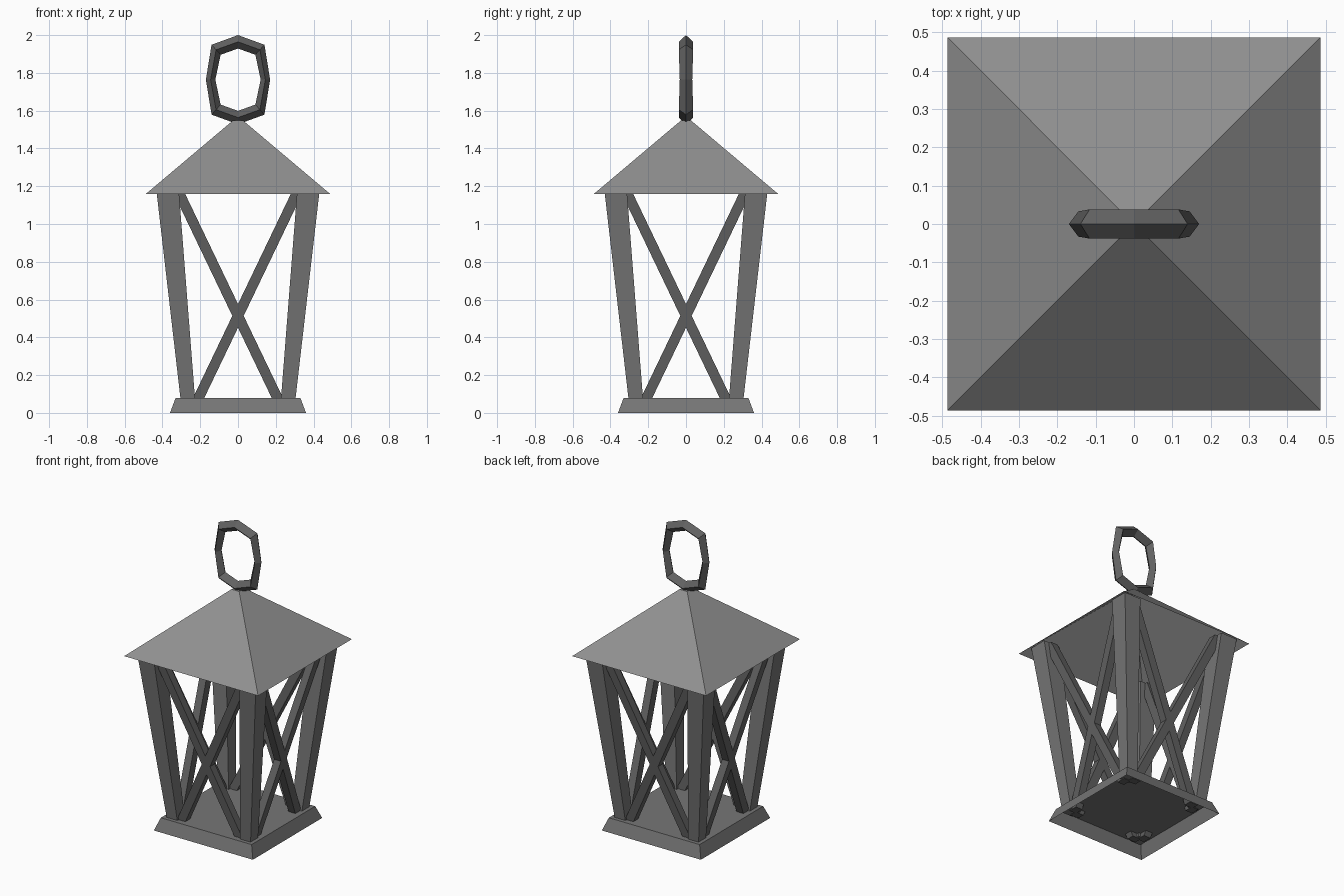
import bpy, math
from mathutils import Matrix

if "Cube" in bpy.data.objects:
    bpy.data.objects.remove(bpy.data.objects["Cube"])


def paint(name, v):
    mat = bpy.data.materials.new(name)
    mat.diffuse_color = (v, v, v, 1)
    mat.use_nodes = True
    mat.node_tree.nodes["Principled BSDF"].inputs["Base Color"].default_value = mat.diffuse_color
    return mat


ROOF = paint("roof_grey", .28)
IRON = paint("iron_grey", .18)
DARK = paint("dark_iron", .12)


def make(name, verts, faces, mat):
    me = bpy.data.meshes.new(name)
    me.from_pydata(verts, [], faces)
    me.update()
    me.materials.append(mat)
    ob = bpy.data.objects.new(name, me)
    bpy.context.collection.objects.link(ob)
    return ob


def bar(name, low, high, mat, bottom=True):
    """Four-sided tapered solid; each end is (x, y, z, half_x, half_y)."""
    verts = [(x + sx * hx, y + sy * hy, z)
             for x, y, z, hx, hy in (low, high)
             for sx, sy in ((-1, -1), (1, -1), (1, 1), (-1, 1))]
    faces = [(i, (i + 1) % 4, (i + 1) % 4 + 4, i + 4) for i in range(4)]
    faces.append((4, 5, 6, 7))
    if bottom:
        faces.append((3, 2, 1, 0))
    return make(name, verts, faces, mat)


def lerp(z, a, b):
    """Value at height z, given values at the base top and at the eaves."""
    return a + (b - a) * (z - 0.08) / 1.08


# Base plinth and roof, both hollow underneath
bar("base", (0, 0, 0, .36, .36), (0, 0, .08, .33, .33), IRON, bottom=False)
bar("roof", (0, 0, 1.16, .487, .487), (0, 0, 1.547, .028, .028), ROOF, bottom=False)


# Leaning corner posts, wider at the top
def post_end(z, sx, sy):
    outer, inner = lerp(z, .305, .43), lerp(z, .228, .312)
    c, h = (outer + inner) / 2, (outer - inner) / 2
    return (sx * c, sy * c, z, h, h)


for sx in (-1, 1):
    for sy in (-1, 1):
        bar("corner_post", post_end(.055, sx, sy), post_end(1.195, sx, sy), IRON)


# Crossed braces on the four sides
def brace_end(z, side):
    return (side * lerp(z, -.208, .31), -lerp(z, .267, .371), z, .03, .025)


for k in range(4):
    for s in (-1, 1):
        ob = bar("cross_brace", brace_end(.05, s), brace_end(1.19, s), DARK)
        ob.data.transform(Matrix.Rotation(k * math.pi / 2, 4, 'Z'))

# Hanging ring: eight-sided loop with a diamond section
outer = [(.17, 0), (.14, .185), (0, .236)]
inner = [(.12, 0), (.092, .132), (0, .165)]
depth = [.033, .038, .038]
verts = []
for i, sx, sz in ((0, 1, 1), (1, 1, 1), (2, 1, 1), (1, -1, 1),
                  (0, -1, 1), (1, -1, -1), (2, 1, -1), (1, 1, -1)):
    (ox, oz), (ix, iz), d = outer[i], inner[i], depth[i]
    for x, y, z in ((ox, 0, oz), ((ox + ix) / 2, d, (oz + iz) / 2),
                    (ix, 0, iz), ((ox + ix) / 2, -d, (oz + iz) / 2)):
        verts.append((sx * x, y, 1.764 + sz * z))
faces = []
for i in range(8):
    for j in range(4):
        a, b, jn = i * 4, (i + 1) % 8 * 4, (j + 1) % 4
        faces.append((a + j, a + jn, b + jn, b + j))
ring = make("hanging_ring", verts, faces, DARK)

# Point the ring's faces outward
import bmesh
bm = bmesh.new()
bm.from_mesh(ring.data)
bmesh.ops.recalc_face_normals(bm, faces=bm.faces[:])
bm.to_mesh(ring.data)
bm.free()
